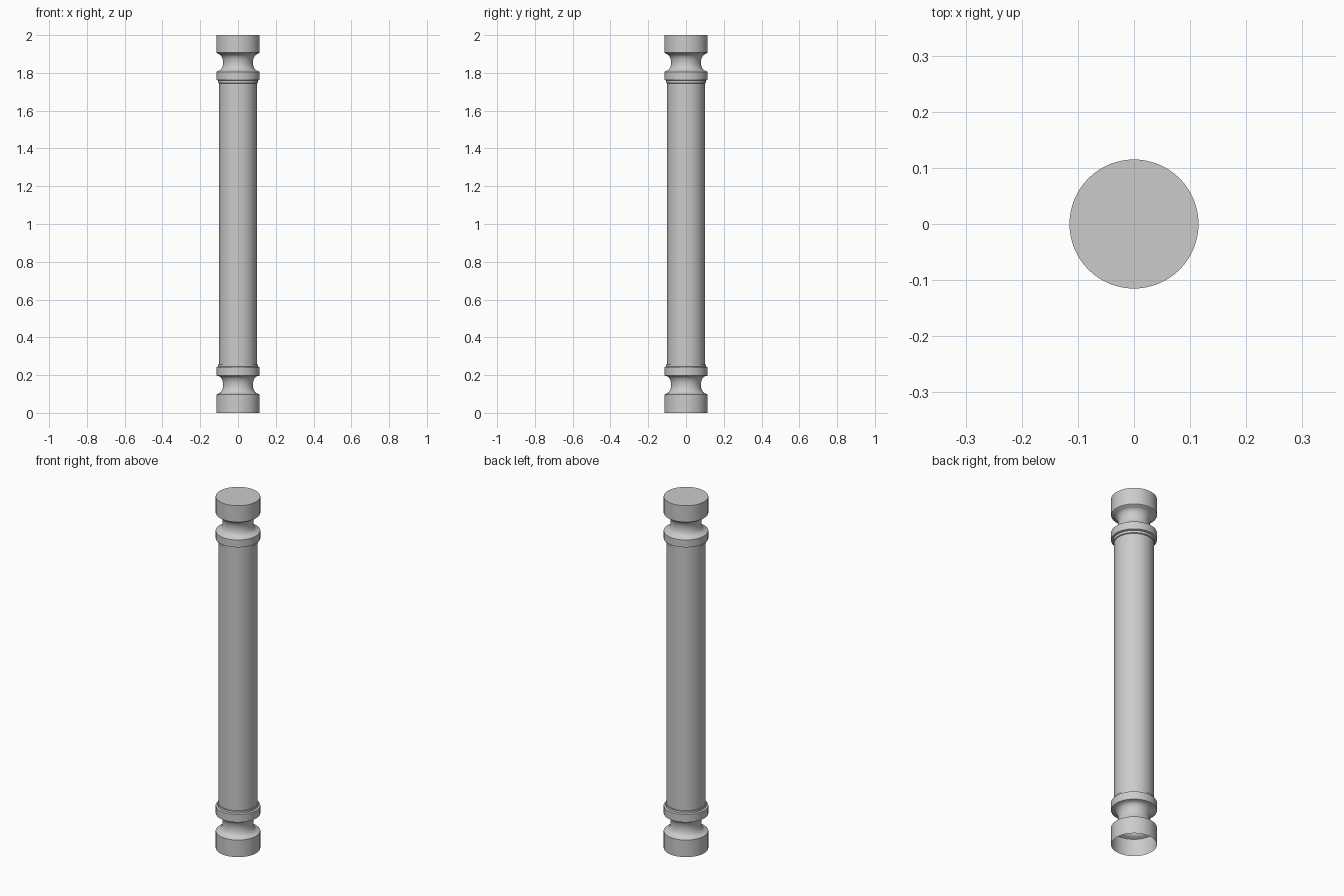
import bpy, bmesh, math

if "Cube" in bpy.data.objects:
    bpy.data.objects.remove(bpy.data.objects["Cube"])

SIDES = 64


def cove(z0, z1, r0, rmin, r1, n=10):
    """Concave moulding between two heights, narrowest in the middle."""
    pts = []
    for i in range(n + 1):
        a = math.pi * i / n
        edge = r0 if i <= n / 2 else r1
        z = (z0 + z1) / 2 - math.cos(a) * (z1 - z0) / 2
        pts.append((edge - (edge - rmin) * math.sin(a), z))
    return pts


def lathe(name, profile):
    """Revolve a profile about z, closed at the top and open underneath."""
    bm = bmesh.new()
    rings = [[bm.verts.new((r * math.cos(2 * math.pi * k / SIDES),
                            r * math.sin(2 * math.pi * k / SIDES), z))
              for k in range(SIDES)] for r, z in profile]
    for lo, hi in zip(rings, rings[1:]):
        for k in range(SIDES):
            j = (k + 1) % SIDES
            bm.faces.new((lo[k], lo[j], hi[j], hi[k]))
    bm.faces.new(rings[-1])
    mesh = bpy.data.meshes.new(name)
    bm.to_mesh(mesh)
    bm.free()
    ob = bpy.data.objects.new(name, mesh)
    bpy.context.collection.objects.link(ob)
    bpy.context.view_layer.objects.active = ob
    ob.select_set(True)
    bpy.ops.object.shade_smooth_by_angle(angle=math.radians(30))
    ob.select_set(False)


R = 0.115
# foot block, lower cove, lower band
base = [(R, 0), (R, 0.097)] + cove(0.102, 0.195, 0.105, 0.079, 0.105)
base += [(R, 0.198), (R, 0.242), (0.105, 0.245), (0.105, 0.257)]
# plain shaft
shaft = [(0.1, 0.257), (0.1, 1.745)]
# upper band, upper cove, head block
head = [(0.105, 1.747), (0.105, 1.76), (R, 1.763), (R, 1.805)]
head += cove(1.811, 1.9, 0.105, 0.079, 0.105) + [(R, 1.907), (R, 2)]

lathe("column", base + shaft + head)
